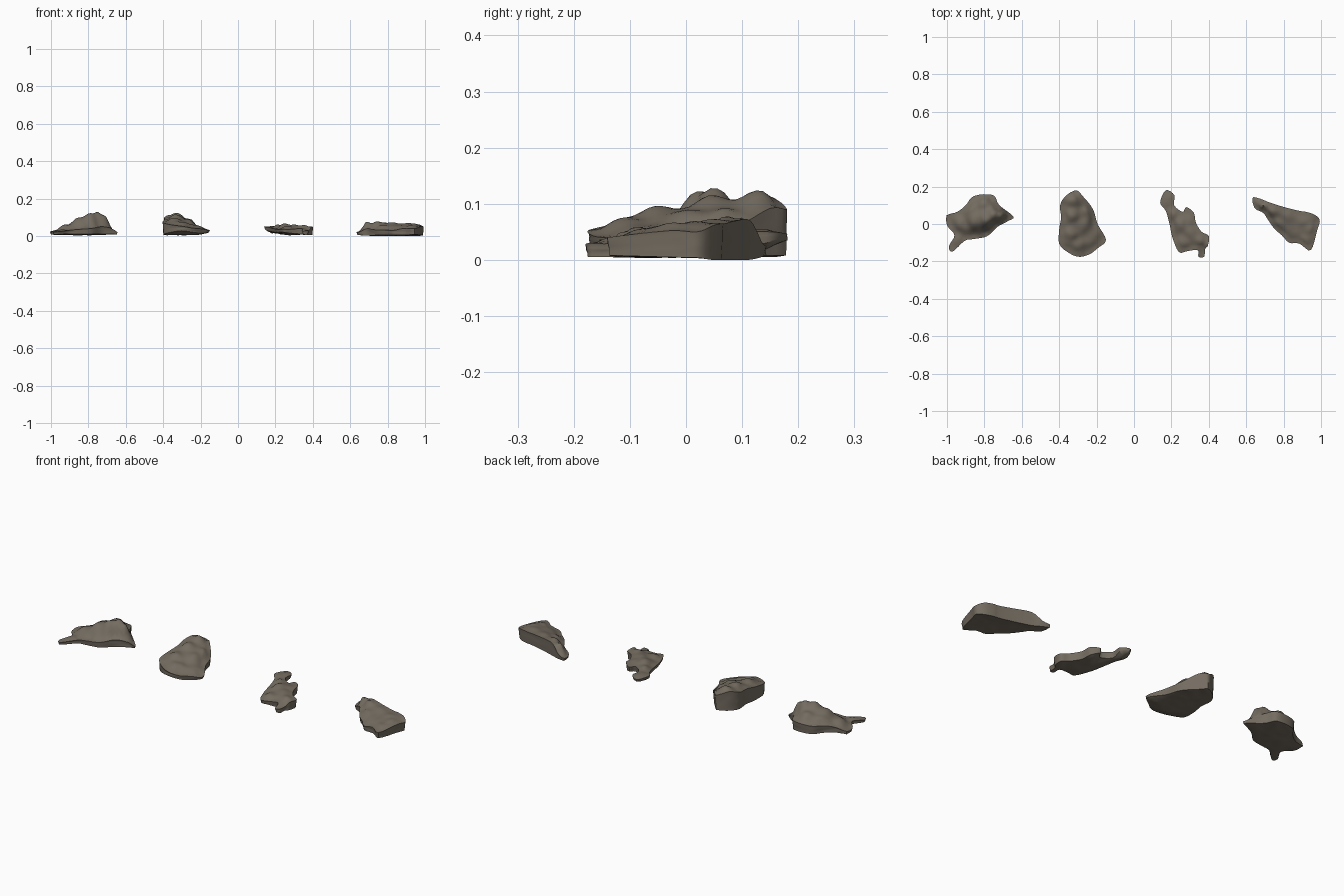
import bpy, math
from mathutils import Vector, noise
from mathutils.geometry import delaunay_2d_cdt

if "Cube" in bpy.data.objects:
    bpy.data.objects.remove(bpy.data.objects["Cube"])

stone = bpy.data.materials.new("grey_brown_stone")
stone.diffuse_color = (0.175, 0.150, 0.118, 1)
stone.use_nodes = True
stone.node_tree.nodes["Principled BSDF"].inputs["Base Color"].default_value = stone.diffuse_color

STEP = 0.012    # interior point spacing
SIDE = 6        # bands up the broken edge


def smooth_loop(pts, n=4):
    """Closed Catmull-Rom curve through (x, y, top z, bottom z) points."""
    out, m = [], len(pts)
    for i in range(m):
        a, b, c, d = (Vector(pts[(i + k) % m]) for k in (-1, 0, 1, 2))
        for s in range(n):
            t = s / n
            out.append(0.5 * (2 * b + (c - a) * t + (2 * a - 5 * b + 4 * c - d) * t * t
                              + (3 * b - a - 3 * c + d) * t ** 3))
    return out


def inside(x, y, loop):
    hit = False
    for p, q in zip(loop, loop[1:] + loop[:1]):
        if (p[1] > y) != (q[1] > y) and x < p[0] + (y - p[1]) * (q[0] - p[0]) / (q[1] - p[1]):
            hit = not hit
    return hit


def rock(name, rim, bumps):
    """Stone from a plan outline with rim heights, plus a few height points inside."""
    loop = smooth_loop(rim)
    n = len(loop)
    heights = [(p[0], p[1], p[2]) for p in rim] + bumps

    def height(x, y):
        total = weight = 0
        for hx, hy, hz in heights:
            w = 1 / (((x - hx) ** 2 + (y - hy) ** 2) + 0.0003) ** 1.6
            total, weight = total + w * hz, weight + w
        return total / weight

    # plan points: outline, then a staggered grid inside it
    plan = [(p[0], p[1]) for p in loop]
    top = [p[2] for p in loop]
    bottom = [p[3] for p in loop]
    x0, x1 = min(p[0] for p in loop), max(p[0] for p in loop)
    y0, y1 = min(p[1] for p in loop), max(p[1] for p in loop)
    for j in range(int((y1 - y0) / STEP) + 1):
        for i in range(int((x1 - x0) / STEP) + 1):
            x, y = x0 + (i + 0.5 * (j % 2)) * STEP, y0 + j * STEP
            if not inside(x, y, loop):
                continue
            d, near = min((math.hypot(x - p[0], y - p[1]), k) for k, p in enumerate(loop))
            if d < 0.013:
                continue
            w = min(1, d / 0.03)
            grain = 0.005 * noise.noise(Vector((x * 22, y * 22, 3)))
            z = top[near] * (1 - w) + (height(x, y) + grain) * w
            u = min(1, d / 0.06)
            zb = bottom[near] * (1 - u) + 0.005 * u + grain * 0.6
            plan.append((x, y))
            top.append(z)
            bottom.append(max(0, min(zb, z - 0.006)))

    cdt = delaunay_2d_cdt([Vector(p) for p in plan],
                          [(i, (i + 1) % n) for i in range(n)], [], 1, 1e-6)
    ids = [o[0] if o else 0 for o in cdt[3]]
    tris = [[ids[v] for v in f] for f in cdt[2]]

    # inward direction along the outline
    inward = []
    for i in range(n):
        a, b = plan[i - 1], plan[(i + 1) % n]
        t = Vector((b[0] - a[0], b[1] - a[1])).normalized()
        inward.append(Vector((t.y, -t.x)))      # outlines run clockwise

    # upper skin, layered edge bands, under skin
    verts = [(x, y, z) for (x, y), z in zip(plan, top)]
    faces = list(tris)
    prev = list(range(n))
    for s in range(1, SIDE + 1):
        f = s / SIDE
        ring = []
        for i in range(n):
            z = top[i] + (bottom[i] - top[i]) * f
            layer = noise.noise(Vector((plan[i][0] * 8, plan[i][1] * 8, z * 110)))
            off = 0.004 * f + 0.005 * max(0, layer) * math.sin(math.pi * f)
            ring.append(len(verts))
            verts.append((plan[i][0] + inward[i].x * off, plan[i][1] + inward[i].y * off, max(0, z)))
        for i in range(n):
            k = (i + 1) % n
            faces.append((prev[i], prev[k], ring[k], ring[i]))
        prev = ring
    base = len(verts)
    verts += [(x, y, z) for (x, y), z in zip(plan[n:], bottom[n:])]
    under = lambda v: prev[v] if v < n else base + v - n
    faces += [[under(v) for v in reversed(t)] for t in tris]

    mesh = bpy.data.meshes.new(name)
    mesh.from_pydata(verts, [], faces)
    mesh.validate()
    mesh.materials.append(stone)
    ob = bpy.data.objects.new(name, mesh)
    bpy.context.collection.objects.link(ob)
    bpy.ops.object.select_all(action='DESELECT')
    ob.select_set(True)
    bpy.context.view_layer.objects.active = ob
    bpy.ops.object.mode_set(mode='EDIT')
    bpy.ops.mesh.select_all(action='SELECT')
    bpy.ops.mesh.normals_make_consistent(inside=False)
    bpy.ops.object.mode_set(mode='OBJECT')
    bpy.ops.object.shade_smooth_by_angle(angle=math.radians(50))


# peaked stone
rock("peaked_rock", [
    (-1.0, .045, .025, .01), (-.945, .065, .04, .01), (-.90, .10, .05, .01), (-.855, .15, .055, .01),
    (-.755, .155, .06, .01), (-.72, .10, .06, .01), (-.645, .04, .018, .008), (-.675, .015, .04, .01),
    (-.73, -.015, .05, .01), (-.785, -.065, .04, .01), (-.855, -.08, .035, .01), (-.905, -.09, .03, .01),
    (-.97, -.148, .022, .008), (-.99, -.12, .022, .008), (-.96, -.06, .03, .01), (-.998, -.01, .022, .008)],
    [(-.75, .05, .132), (-.79, .03, .126), (-.72, .045, .115), (-.85, .02, .103), (-.92, 0, .06),
     (-.80, .10, .10), (-.95, -.08, .036), (-.87, .08, .085)])

# tall wedge, sloping down to the front and right
rock("wedge_rock", [
    (-.31, .18, .09, .008), (-.275, .15, .092, .008), (-.22, .08, .055, .012), (-.195, 0, .046, .015),
    (-.15, -.085, .03, .02), (-.195, -.13, .038, .015), (-.24, -.163, .042, .02), (-.30, -.175, .052, .028),
    (-.36, -.147, .06, .02), (-.40, -.105, .07, .01), (-.40, -.03, .08, .005), (-.39, .035, .09, .005),
    (-.395, .10, .098, .005), (-.365, .15, .112, .006)],
    [(-.33, .135, .127), (-.33, .05, .115), (-.34, -.05, .096), (-.28, 0, .09), (-.26, .07, .09),
     (-.24, -.07, .06), (-.30, -.10, .076)])

# flat flake with overhanging ragged ends
rock("flat_rock", [
    (.17, .18, .046, .035), (.215, .155, .05, .033), (.215, .10, .05, .02), (.26, .065, .05, .02),
    (.28, .09, .05, .025), (.32, .06, .055, .015), (.33, .01, .05, .01), (.36, -.04, .05, .01),
    (.40, -.065, .045, .005), (.395, -.115, .05, .005), (.38, -.135, .03, .005), (.375, -.175, .03, .005),
    (.345, -.175, .025, .008), (.34, -.14, .04, .01), (.285, -.145, .036, .015), (.24, -.15, .036, .02),
    (.205, -.07, .036, .02), (.19, 0, .04, .02), (.17, .07, .045, .025), (.14, .115, .05, .035)],
    [(.19, .13, .056), (.21, .06, .062), (.25, 0, .066), (.30, .02, .06), (.31, -.05, .06),
     (.36, -.09, .06), (.27, -.09, .052)])

# long slab with a steep back
rock("long_rock", [
    (.635, .14, .022, .008), (.675, .135, .032, .004), (.725, .115, .07, 0), (.805, .09, .07, 0),
    (.885, .07, .065, 0), (.92, .065, .065, 0), (.965, .05, .062, 0), (.993, .02, .05, .004),
    (.98, -.03, .052, .005), (.945, -.14, .04, .008), (.885, -.105, .04, .005), (.83, -.10, .03, .005),
    (.79, -.06, .032, .005), (.75, -.025, .032, .005), (.715, .025, .035, .003), (.69, .06, .04, .003),
    (.645, .085, .02, .005)],
    [(.69, .10, .084), (.74, .07, .08), (.82, .05, .074), (.90, .02, .07), (.95, -.02, .066),
     (.85, -.03, .056), (.92, -.08, .055), (.78, .01, .062)])
